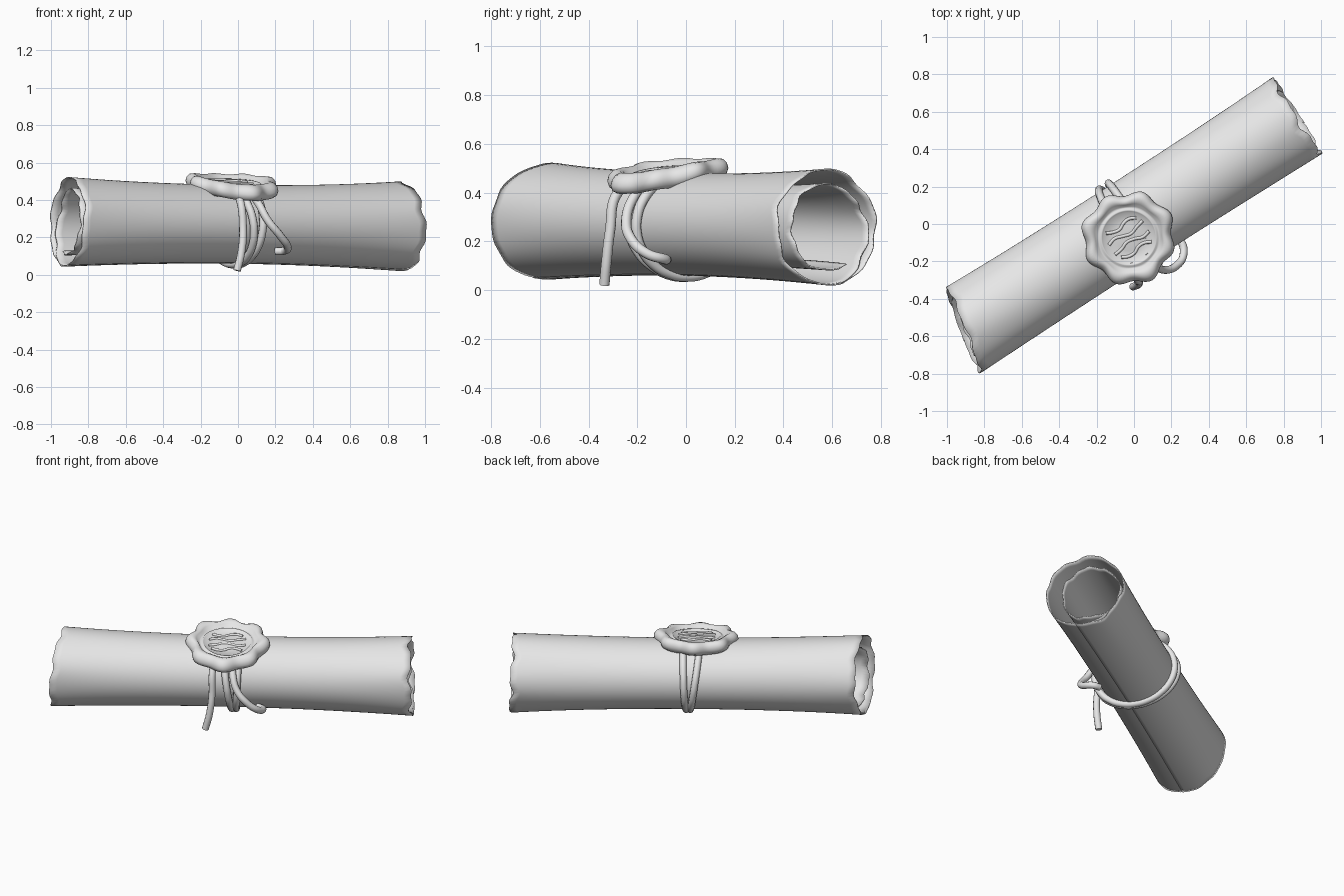
import bpy, bmesh, math
from math import sin, cos, pi, radians
from mathutils import Vector

if "Cube" in bpy.data.objects:
    bpy.data.objects.remove(bpy.data.objects["Cube"])

HEADING = radians(32.7)      # direction of the scroll seen from above

grey = bpy.data.materials.new("plain_grey")
grey.use_nodes = True
grey.diffuse_color = (0.8, 0.8, 0.8, 1)
grey.node_tree.nodes["Principled BSDF"].inputs["Base Color"].default_value = (0.8, 0.8, 0.8, 1)


def smoothstep(x):
    x = min(max(x, 0), 1)
    return x * x * (3 - 2 * x)


def grid_object(name, rows, loop=False):
    """Skin a list of equally long point rows with quads."""
    bm = bmesh.new()
    verts = [[bm.verts.new(p) for p in row] for row in rows]
    count = len(rows)
    for i in range(count if loop else count - 1):
        a, b = verts[i], verts[(i + 1) % count]
        for j in range(len(a) - 1):
            bm.faces.new((a[j], a[j + 1], b[j + 1], b[j]))
    bmesh.ops.remove_doubles(bm, verts=bm.verts, dist=0.00001)
    bmesh.ops.recalc_face_normals(bm, faces=bm.faces)
    mesh = bpy.data.meshes.new(name)
    bm.to_mesh(mesh)
    bm.free()
    mesh.materials.append(grey)
    mesh.shade_smooth()
    obj = bpy.data.objects.new(name, mesh)
    bpy.context.collection.objects.link(obj)
    return obj


def cord(name, points, radius, turned=True):
    """Round cord through the given points."""
    curve = bpy.data.curves.new(name, "CURVE")
    curve.dimensions = "3D"
    curve.bevel_depth = radius
    curve.bevel_resolution = 3
    curve.use_fill_caps = True
    curve.resolution_u = 8
    spline = curve.splines.new("BEZIER")
    spline.bezier_points.add(len(points) - 1)
    for bp, p in zip(spline.bezier_points, points):
        bp.co = p
        bp.handle_left_type = bp.handle_right_type = "AUTO"
    curve.materials.append(grey)
    obj = bpy.data.objects.new(name, curve)
    bpy.context.collection.objects.link(obj)
    obj.rotation_euler.z = HEADING if turned else 0
    return obj


# Rolled sheet: an inner curl that opens out into one full outer turn
def sheet_point(turn, s):
    a = radians(265) - 2 * pi * (turn - 1.1)
    out = smoothstep((turn - 0.75) / 0.35)
    size = 0.75 + 0.25 * out + 0.012 * max(turn - 1.6, 0)
    size *= 1 + 0.014 * sin(5 * a + 1) * s ** 4
    size *= 1 + 0.02 * (1 - out) * sin(3 * a + 2 * s)
    width, height = 0.228 + 0.012 * s * s, 0.207 + 0.029 * s * s
    ragged = 0.010 * sin(7 * a + 3 * turn) + 0.006 * sin(13 * a)
    if s < 0:
        end = 1.075 - 0.05 * cos(a - 0.3) + ragged * 0.6
    else:
        end = 1.045 - 0.008 * sin(a) + ragged
    end -= 0.03 * (1 - out)
    return (s * end,
            0.013 + 0.028 * (1 - out) + width * size * cos(a),
            0.27 - 0.012 * s + height * size * sin(a))


STEPS, TURNS = 150, 2.12
scroll = grid_object("rolled_sheet", [
    [sheet_point(TURNS * i / STEPS, j / 24 - 1) for j in range(49)]
    for i in range(STEPS + 1)])
scroll.rotation_euler.z = HEADING
thick = scroll.modifiers.new("paper_thickness", "SOLIDIFY")
thick.thickness = 0.006
thick.offset = 0


# Wax seal: lobed disc draped over the top of the scroll
def on_seal(p, q, h):
    return (p - 0.063, q - 0.047, 0.487 + 0.15 * q - 0.3 * q * q + h)


profile = [(0, 0.006), (0.07, 0.005), (0.135, 0), (0.142, 0.010), (0.150, 0.012),
           (0.157, 0.004), (0.168, 0.006), (0.182, 0.026), (0.2, 0.036),
           (0.22, 0.032), (0.236, 0.016), (0.242, -0.006), (0.234, -0.03),
           (0.214, -0.046), (0.18, -0.05), (0, -0.05)]
rows = []
for i in range(96):
    a = 2 * pi * i / 96
    lobe = 0.014 * cos(8 * a + 0.5) + 0.005 * sin(3 * a + 1)
    row = []
    for r, h in profile:
        edge = smoothstep((r - 0.15) / 0.08)
        rr = r + lobe * edge
        row.append(on_seal(rr * cos(a), rr * sin(a), h + 0.3 * lobe * edge))
    rows.append(row)
seal = grid_object("wax_seal", rows, loop=True)
seal.rotation_euler.z = HEADING

# Low abstract ridges pressed into the seal
for k, q in enumerate((-0.075, -0.025, 0.025, 0.075)):
    half = 0.9 * math.sqrt(0.125 ** 2 - q * q)
    cord("seal_ridge", [on_seal(half * t, q + 0.012 * sin(4 * t + 2 * k), 0.003)
                        for t in (-1, -0.6, -0.2, 0.2, 0.6, 1)], 0.009)

# Two turns of cord around the scroll, spreading apart near the top
for name, spread in (("cord_turn_left", 0.025), ("cord_turn_right", -0.075)):
    path = []
    for i in range(17):
        a = radians(112 + 316 * i / 16)
        lift = 0.5 + 0.5 * sin(a)
        path.append((-0.012 + spread * (0.2 + 0.8 * lift),
                     0.006 + 0.25 * cos(a), 0.268 + 0.213 * sin(a)))
    cord(name, path, 0.021)

# Loose tails hanging in front
cord("straight_tail", [(-0.02, -0.2, 0.45), (0.01, -0.28, 0.4), (0.027, -0.312, 0.24),
                       (0.018, -0.326, 0.12), (-0.005, -0.335, 0.022)], 0.021, False)
cord("curled_tail", [(0.06, -0.15, 0.45), (0.11, -0.215, 0.38), (0.16, -0.245, 0.29),
                     (0.225, -0.225, 0.21), (0.265, -0.16, 0.15),
                     (0.245, -0.09, 0.128), (0.2, -0.08, 0.125)], 0.021, False)
